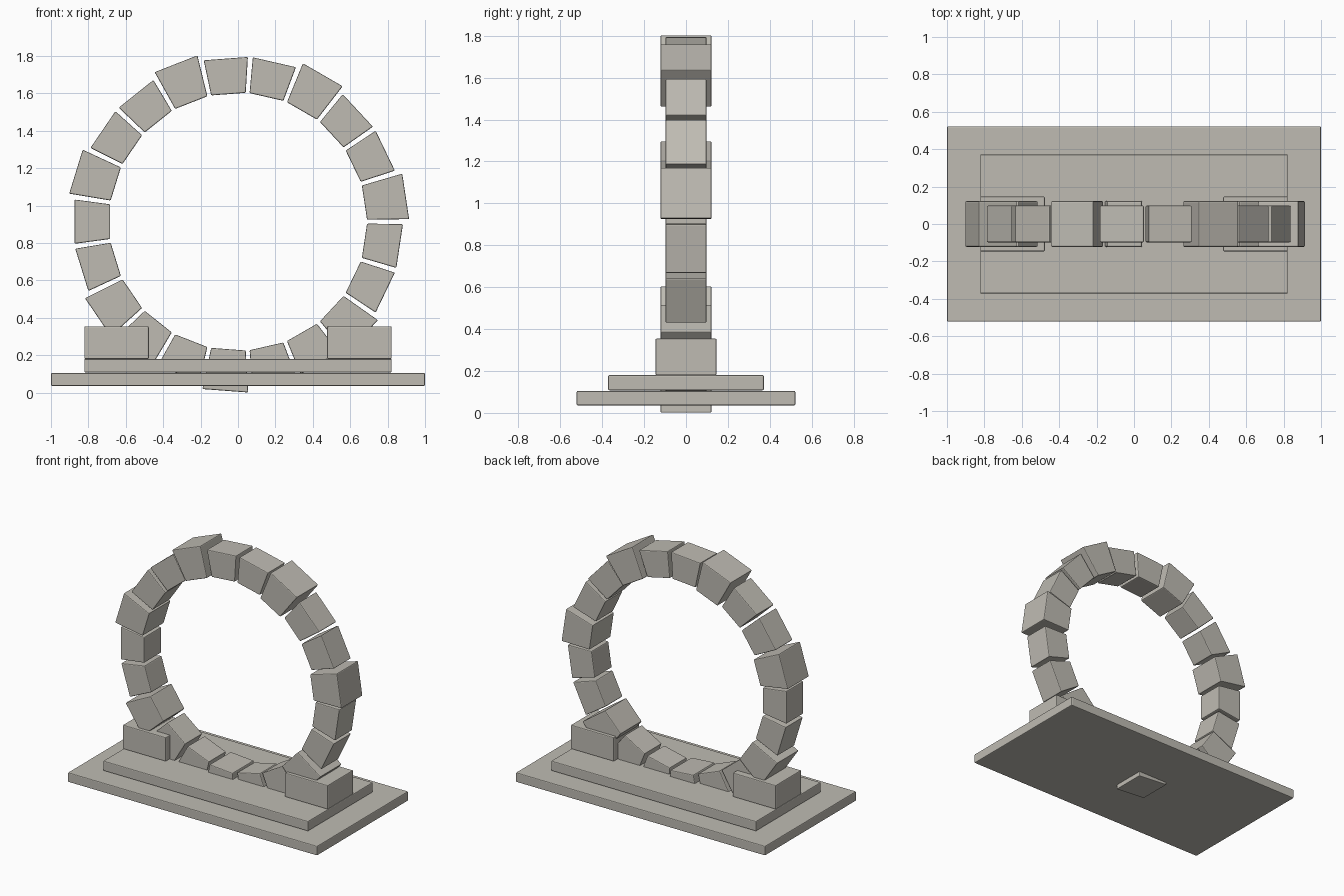
import bpy, bmesh, math

cube = bpy.data.objects.get("Cube")
if cube:
    bpy.data.objects.remove(cube, do_unlink=True)

stone = bpy.data.materials.new("warm_grey_stone")
stone.use_nodes = True
colour = (0.52, 0.50, 0.45, 1)
stone.diffuse_color = colour
bsdf = stone.node_tree.nodes["Principled BSDF"]
bsdf.inputs["Base Color"].default_value = colour
bsdf.inputs["Roughness"].default_value = 0.9


def prism(name, outline, half_depth):
    """Extrude an (x, z) outline through y and soften its edges."""
    bm = bmesh.new()
    front = [bm.verts.new((x, -half_depth, z)) for x, z in outline]
    face = bm.faces.new(front)
    out = bmesh.ops.extrude_face_region(bm, geom=[face])
    verts = [v for v in out["geom"] if isinstance(v, bmesh.types.BMVert)]
    bmesh.ops.translate(bm, verts=verts, vec=(0, 2 * half_depth, 0))
    bmesh.ops.recalc_face_normals(bm, faces=bm.faces)
    mesh = bpy.data.meshes.new(name)
    bm.to_mesh(mesh)
    bm.free()
    mesh.materials.append(stone)
    obj = bpy.data.objects.new(name, mesh)
    bpy.context.collection.objects.link(obj)
    bevel = obj.modifiers.new("soft_edges", "BEVEL")
    bevel.width = 0.006
    bevel.segments = 2
    return obj


def slab(name, x0, x1, z0, z1, half_depth):
    return prism(name, [(x0, z0), (x1, z0), (x1, z1), (x0, z1)], half_depth)


# Stepped base and the two footings
slab("lower_base", -1, 1, 0.036, 0.105, 0.522)
slab("upper_base", -0.822, 0.822, 0.108, 0.18, 0.372)
slab("left_footing", 0.477, 0.822, 0.18, 0.354, 0.146)
slab("right_footing", -0.822, -0.477, 0.18, 0.354, 0.146)

# Ring of wedge stones, every third one larger
COUNT = 21
CENTRE_Z = 0.914
INNER = 0.69
step = math.tau / COUNT
half = step * 0.45


def polar(radius, angle):
    return radius * math.cos(angle), CENTRE_Z + radius * math.sin(angle)


for i in range(COUNT):
    large = i % 3 == 0
    outer = 0.915 if large else 0.882
    a = (i + 0.5) * step
    outline = [polar(INNER, a - half), polar(outer, a - half),
               polar(outer, a + half), polar(INNER, a + half)]
    kind = "large" if large else "small"
    prism(f"{kind}_ring_stone_{i + 1}", outline, 0.122 if large else 0.098)
